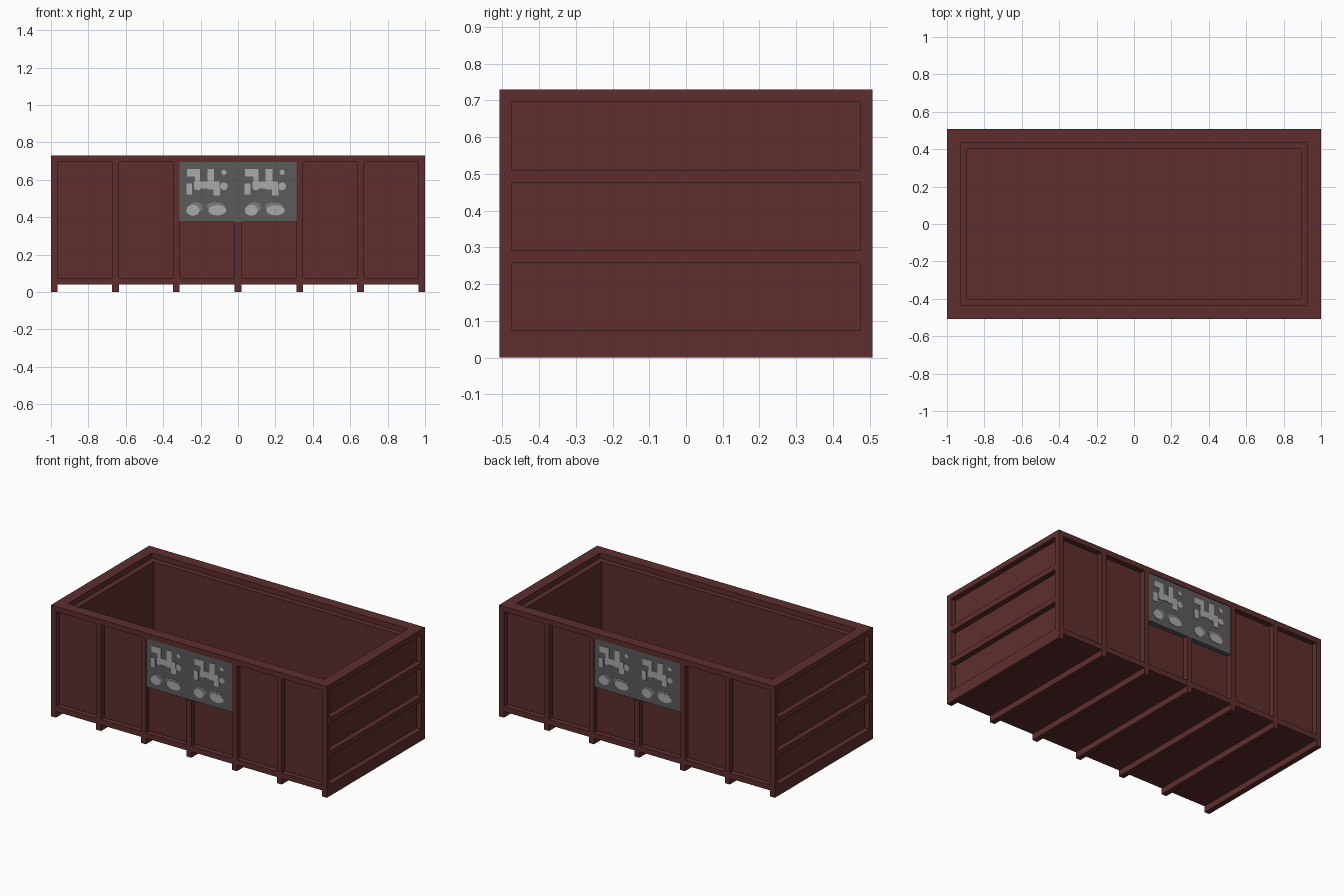
import bpy, bmesh, math
from mathutils import Matrix, Vector

if "Cube" in bpy.data.objects:
    bpy.data.objects.remove(bpy.data.objects["Cube"], do_unlink=True)


def material(name, r, g, b):
    m = bpy.data.materials.new(name)
    m.use_nodes = True
    m.diffuse_color = (r, g, b, 1)
    m.node_tree.nodes["Principled BSDF"].inputs["Base Color"].default_value = (r, g, b, 1)
    return m


RUST = material("dark red paint", 0.112, 0.027, 0.027)
GREY = material("sign grey", 0.105, 0.105, 0.105)
MID = material("sign mid grey", 0.2, 0.2, 0.2)
PALE = material("sign pale grey", 0.4, 0.4, 0.4)

X, Y = 1.0, 0.508             # outer half sizes
T = 0.035                     # bar thickness and panel depth
FLOOR, RAIL, RIM, TOP = 0.04, 0.075, 0.695, 0.73
SIGN_Z, SIGN_X = 0.375, 0.312


def finish(name, bm, mat):
    bmesh.ops.recalc_face_normals(bm, faces=bm.faces)
    mesh = bpy.data.meshes.new(name)
    bm.to_mesh(mesh)
    bm.free()
    mesh.materials.append(mat)
    obj = bpy.data.objects.new(name, mesh)
    bpy.context.collection.objects.link(obj)
    return obj


def add_box(bm, lo, hi):
    lo, hi = Vector(lo), Vector(hi)
    m = Matrix.Translation((lo + hi) / 2) @ Matrix.Diagonal((*(hi - lo), 1))
    bmesh.ops.create_cube(bm, size=1, matrix=m)


def box(name, lo, hi, mat=RUST):
    bm = bmesh.new()
    add_box(bm, lo, hi)
    return finish(name, bm, mat)


# Open container: rectangular rings, given as inset and height, joined in order
profile = [(0, FLOOR), (0, RAIL), (T, RAIL), (T, RIM), (0, RIM), (0, TOP),
           (0.072, TOP), (0.072, RIM), (0.108, RIM), (0.108, RAIL)]
bm = bmesh.new()
rings = [[bm.verts.new((sx * (X - d), sy * (Y - d), z))
          for sx, sy in ((-1, -1), (1, -1), (1, 1), (-1, 1))] for d, z in profile]
for a, b in zip(rings, rings[1:]):
    for i in range(4):
        j = (i + 1) % 4
        bm.faces.new((a[i], a[j], b[j], b[i]))
bm.faces.new(rings[0])
bm.faces.new(rings[-1])
finish("container_body", bm, RUST)

# Skids under the floor, with an upright rib on each long side
for n, x in enumerate((-0.9825, -0.655, -0.33, 0, 0.33, 0.655, 0.9825)):
    h = T / 2
    box(f"skid_{n}", (x - h, -Y, 0), (x + h, Y, FLOOR))
    top = SIGN_Z if x == 0 else RIM
    for side, s in (("front", -1), ("back", 1)):
        y0, y1 = sorted((s * Y, s * (Y - T)))
        box(f"{side}_rib_{n}", (x - h, y0, RAIL), (x + h, y1, top))

# Horizontal bars across both ends
for side, s in (("left", 1), ("right", -1)):
    x0, x1 = sorted((s * X, s * (X - T)))
    for n, z in enumerate((0.257, 0.476)):
        box(f"{side}_end_bar_{n}", (x0, T - Y, z), (x1, Y - T, z + T))

# Markings for one half of the sign: centre, half width, half height
BARS = [(-0.083, 0.637, 0.035, 0.02), (-0.06, 0.6, 0.014, 0.054),
        (-0.01, 0.572, 0.068, 0.02), (0.01, 0.602, 0.018, 0.055),
        (-0.105, 0.55, 0.015, 0.03), (0.043, 0.535, 0.018, 0.02)]
SPOTS = [(0.08, 0.565, 0.021, 0.021), (0.08, 0.64, 0.014, 0.014),
         (-0.085, 0.437, 0.036, 0.03), (0.045, 0.437, 0.05, 0.028)]
SHADES = [(-0.07, 0.452, 0.038, 0.028), (0.035, 0.458, 0.05, 0.022)]


def markings(name, bars, spots, depth, mat):
    bm = bmesh.new()
    y0 = 0.004 - Y
    for cx in (-SIGN_X / 2, SIGN_X / 2):
        for u, z, w, h in bars:
            add_box(bm, (cx + u - w, y0 - depth, z - h), (cx + u + w, y0, z + h))
        for u, z, w, h in spots:
            m = (Matrix.Translation((cx + u, y0 - depth / 2, z))
                 @ Matrix.Diagonal((w, 1, h, 1)) @ Matrix.Rotation(math.pi / 2, 4, "X"))
            bmesh.ops.create_cone(bm, cap_ends=True, segments=10, radius1=1,
                                  radius2=1, depth=depth, matrix=m)
    return finish(name, bm, mat)


# Sign plates between the ribs, turned around for the back
for side, angle in (("front", 0), ("back", math.pi)):
    parts = [box(f"{side}_sign", (-SIGN_X, 0.004 - Y, SIGN_Z), (SIGN_X, T - Y, RIM), GREY),
             markings(f"{side}_sign_shades", [], SHADES, 0.0015, MID),
             markings(f"{side}_sign_marks", BARS, SPOTS, 0.003, PALE)]
    for p in parts:
        p.rotation_euler.z = angle
